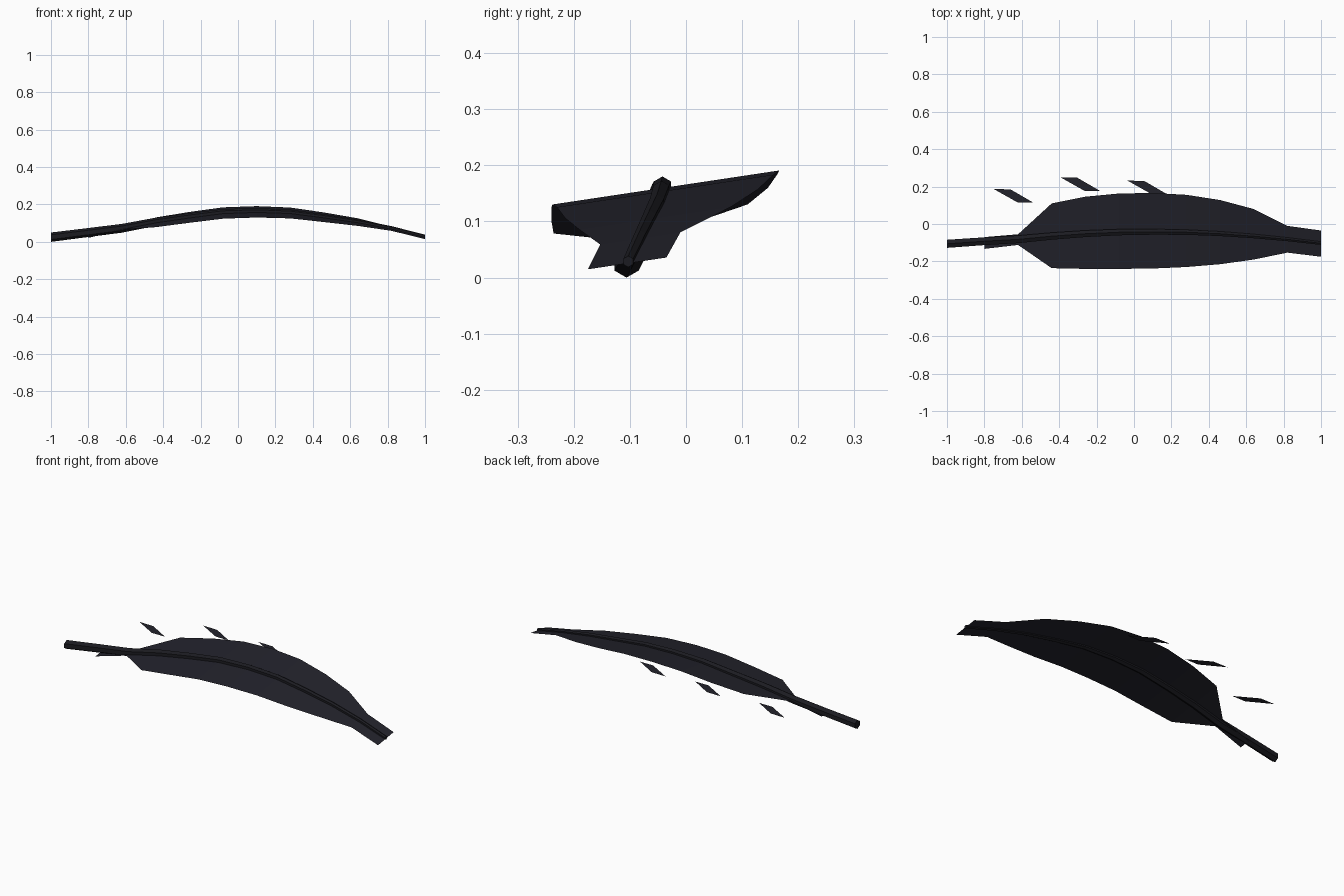
import bpy
from math import cos, sin, pi

cube = bpy.data.objects.get("Cube")
if cube:
    bpy.data.objects.remove(cube, do_unlink=True)


def make_material(name, colour):
    mat = bpy.data.materials.new(name)
    mat.use_nodes = True
    mat.diffuse_color = (*colour, 1)
    bsdf = mat.node_tree.nodes["Principled BSDF"]
    bsdf.inputs["Base Color"].default_value = (*colour, 1)
    return mat


def add_mesh(name, verts, faces, mat):
    mesh = bpy.data.meshes.new(name)
    mesh.from_pydata(verts, [], faces)
    mesh.materials.append(mat)
    obj = bpy.data.objects.new(name, mesh)
    bpy.context.collection.objects.link(obj)
    return obj


vane_colour = make_material("blue black", (0.016, 0.016, 0.024))
shaft_colour = make_material("soft black", (0.011, 0.011, 0.015))

# The arch is symmetric about x = 0.1: height and sideways bow, from crest to end
SPACING, TILT = 0.18, 0.15
arch = [0.166, 0.16, 0.138, 0.114, 0.082, 0.041]
bow = [-0.042, -0.044, -0.052, -0.065, -0.082, -0.103]
steps = range(-5, 6)

# Vane: a tilted sheet with an outer edge, a middle line and an inner edge
back_edge = [-0.07, -0.055, 0.11, 0.146, 0.163, 0.166, 0.156, 0.128, 0.08, -0.01, -0.035]
front_edge = [-0.133, -0.112, -0.236, -0.24, -0.24, -0.238, -0.23, -0.215, -0.19, -0.153, -0.175]
verts, faces = [], []
for i, back, front in zip(steps, back_edge, front_edge):
    for y in (front, bow[abs(i)], back):
        verts.append((0.1 + SPACING * i, y, arch[abs(i)] + TILT * y))
for k in range(len(steps) - 1):
    for j in range(2):
        a = 3 * k + j
        faces.append((a, a + 3, a + 4, a + 1))
add_mesh("vane", verts, faces, vane_colour)

# Shaft: a tapering six-sided rod that leaves the vane as a straight quill
path = [(-1, -0.106, 0.025, 0.025), (-0.8, -0.092, 0.05, 0.024)]
for i in steps[1:]:
    y = bow[abs(i)]
    radius = 0.0175 - 0.0015 * i
    path.append((0.1 + SPACING * i, y, arch[abs(i)] + TILT * y + 0.003, radius))
SIDES = 6
verts, faces = [], []
for x, y, z, r in path:
    for s in range(SIDES):
        angle = pi / 2 + 2 * pi * s / SIDES
        verts.append((x, y + r * cos(angle), z + r * sin(angle)))
for k in range(len(path) - 1):
    for s in range(SIDES):
        a, b = k * SIDES + s, k * SIDES + (s + 1) % SIDES
        faces.append((a, b, b + SIDES, a + SIDES))
last = (len(path) - 1) * SIDES
faces.append(tuple(reversed(range(SIDES))))
faces.append(tuple(range(last, last + SIDES)))
add_mesh("shaft", verts, faces, shaft_colour)

# Loose barbs: flat slanted slivers beside the back edge
barbs = [(-0.75, 0.187, 0.108), (-0.394, 0.25, 0.158), (-0.035, 0.232, 0.168)]
for n, (x, y, z) in enumerate(barbs):
    corners = [(x, y, z), (x + 0.09, y - 0.002, z),
               (x + 0.212, y - 0.073, z), (x + 0.13, y - 0.073, z)]
    add_mesh(f"loose_barb_{n + 1}", corners, [(3, 2, 1, 0)], vane_colour)
